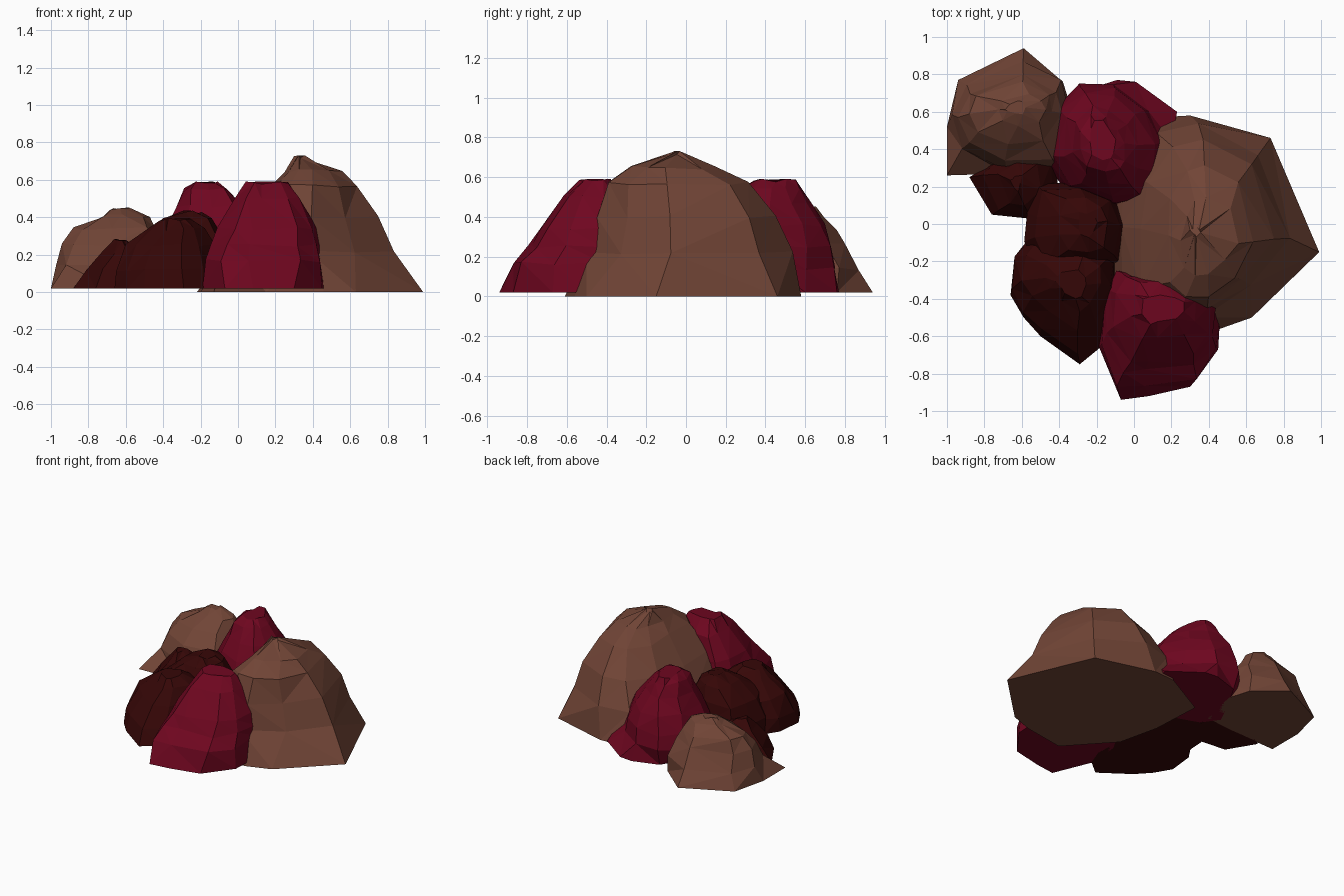
import bpy
import bmesh
import random
from math import copysign
from mathutils import Vector

default_cube = bpy.data.objects.get("Cube")
if default_cube:
    bpy.data.objects.remove(default_cube, do_unlink=True)

random.seed(4)


def make_material(name, red, green, blue):
    material = bpy.data.materials.new(name)
    material.use_nodes = True
    colour = (red, green, blue, 1)
    material.diffuse_color = colour
    shader = material.node_tree.nodes["Principled BSDF"]
    shader.inputs["Base Color"].default_value = colour
    shader.inputs["Roughness"].default_value = 0.9
    return material


brown = make_material("brown stone", .165, .059, .037)
crimson = make_material("crimson stone", .158, .002, .014)
maroon = make_material("dark maroon stone", .036, .002, .002)


def unit_outline(outline, fullness):
    """Outline scaled to -1..1; fullness under one swells it toward a box."""
    xs, ys = zip(*outline)

    def normalise(value, values):
        low, high = min(values), max(values)
        centred = (2 * value - low - high) / (high - low)
        return copysign(abs(centred) ** fullness, centred)

    return [(normalise(x, xs), normalise(y, ys)) for x, y in outline]


def make_rock(name, material, floor, outline, levels,
              crown=None, fullness=1, roughness=.012):
    """Loft the ground outline upward; each level is a height and the box
    (left, right, front, back) that the crown outline is fitted into."""
    shape = unit_outline(crown or outline, fullness)
    mesh_builder = bmesh.new()
    rings = [[mesh_builder.verts.new((x, y, floor)) for x, y in outline]]

    # Stacked rings, slightly roughened like chipped stone
    for height, left, right, front, back in levels:
        ring = []
        for u, v in shape:
            spot = Vector((left + (u + 1) / 2 * (right - left),
                           front + (v + 1) / 2 * (back - front), height))
            chip = Vector([random.uniform(-roughness, roughness) for axis in "xyz"])
            chip.z = min(chip.z, roughness / 2)
            ring.append(mesh_builder.verts.new(spot + chip))
        rings.append(ring)

    # Flat underside, faceted walls and a crown
    count = len(outline)
    mesh_builder.faces.new(list(reversed(rings[0])))
    for lower, upper in zip(rings, rings[1:]):
        for i in range(count):
            j = (i + 1) % count
            mesh_builder.faces.new((lower[i], lower[j], upper[j], upper[i]))
    mesh_builder.faces.new(rings[-1])
    walls = [face for face in mesh_builder.faces if len(face.verts) == 4]
    bmesh.ops.triangulate(mesh_builder, faces=walls, quad_method="SHORT_EDGE")
    bmesh.ops.recalc_face_normals(mesh_builder, faces=mesh_builder.faces)

    mesh = bpy.data.meshes.new(name)
    mesh_builder.to_mesh(mesh)
    mesh_builder.free()
    mesh.materials.append(material)
    rock = bpy.data.objects.new(name, mesh)
    bpy.context.collection.objects.link(rock)


# Large boulder
make_rock(
    "large_boulder", brown, 0,
    [(.99, -.15), (.73, .46), (.3, .58), (.13, .57), (-.22, .38),
     (-.2, 0), (-.13, -.3), (.15, -.61), (.46, -.56), (.63, -.5)],
    [(.22, -.08, .84, -.49, .53), (.4, .04, .75, -.44, .45),
     (.57, .18, .64, -.4, .32), (.65, .26, .56, -.27, .15),
     (.725, .31, .36, -.06, -.02)],
    crown=[(.75, -.09), (.62, .32), (.36, .46), (.2, .42), (.07, .22),
           (.04, -.05), (.05, -.38), (.2, -.48), (.38, -.48), (.58, -.33)])

# Small boulder at the back
make_rock(
    "small_boulder", brown, .02,
    [(-1, .26), (-.68, .27), (-.4, .3), (-.33, .6), (-.38, .76),
     (-.59, .94), (-.94, .77), (-1, .52)],
    [(.14, -.965, -.36, .28, .86), (.26, -.93, -.39, .33, .79),
     (.34, -.88, -.43, .42, .75), (.41, -.73, -.48, .53, .69),
     (.445, -.68, -.59, .58, .66)],
    crown=[(-.91, .4), (-.68, .28), (-.42, .31), (-.36, .6), (-.4, .76),
           (-.58, .86), (-.9, .74), (-.96, .58)])

# Two tall crimson rocks
make_rock(
    "front_crimson_rock", crimson, .02,
    [(-.19, -.65), (-.07, -.94), (.08, -.92), (.3, -.87), (.45, -.67),
     (.46, -.5), (.34, -.36), (.12, -.28), (-.08, -.26), (-.17, -.42)],
    [(.17, -.18, .45, -.87, -.26), (.25, -.15, .43, -.79, -.26),
     (.34, -.1, .41, -.74, -.27), (.5, -.01, .33, -.62, -.31),
     (.585, .05, .26, -.53, -.38)],
    fullness=.75)
make_rock(
    "back_crimson_rock", crimson, .02,
    [(-.48, .34), (-.36, .17), (-.16, .1), (.02, .15), (.15, .33),
     (.23, .6), (.01, .76), (-.09, .77), (-.28, .71), (-.38, .54)],
    [(.14, -.47, .21, .1, .76), (.25, -.44, .17, .12, .74),
     (.36, -.38, .11, .15, .7), (.46, -.32, .03, .21, .63),
     (.55, -.29, -.04, .28, .57), (.585, -.24, -.1, .35, .55)],
    crown=[(-.4, .36), (-.3, .2), (-.1, .12), (.06, .14), (.15, .26),
           (.14, .44), (.04, .6), (-.1, .72), (-.26, .74), (-.37, .6)])

# Cluster of low maroon rocks
make_rock(
    "front_maroon_rock", maroon, .02,
    [(-.66, -.38), (-.59, -.5), (-.5, -.6), (-.29, -.75), (-.18, -.66),
     (-.09, -.42), (-.1, -.2), (-.25, -.08), (-.58, -.1), (-.64, -.19)],
    [(.12, -.65, -.1, -.69, -.08), (.25, -.59, -.13, -.57, -.1),
     (.34, -.48, -.18, -.47, -.16), (.39, -.41, -.26, -.4, -.25)])
make_rock(
    "middle_maroon_rock", maroon, .02,
    [(-.58, -.1), (-.5, -.25), (-.25, -.27), (-.08, -.2), (-.03, 0),
     (-.1, .14), (-.3, .22), (-.54, .22), (-.57, .05)],
    [(.15, -.58, -.04, -.26, .22), (.29, -.52, -.08, -.22, .19),
     (.39, -.39, -.15, -.16, .14), (.43, -.3, -.2, -.07, .06)])
make_rock(
    "side_maroon_rock", maroon, .02,
    [(-.88, .25), (-.76, .05), (-.57, .03), (-.4, .15), (-.42, .33),
     (-.65, .36), (-.78, .31)],
    [(.12, -.82, -.43, .05, .36), (.21, -.72, -.5, .1, .34),
     (.28, -.66, -.6, .18, .26)], roughness=.01)
